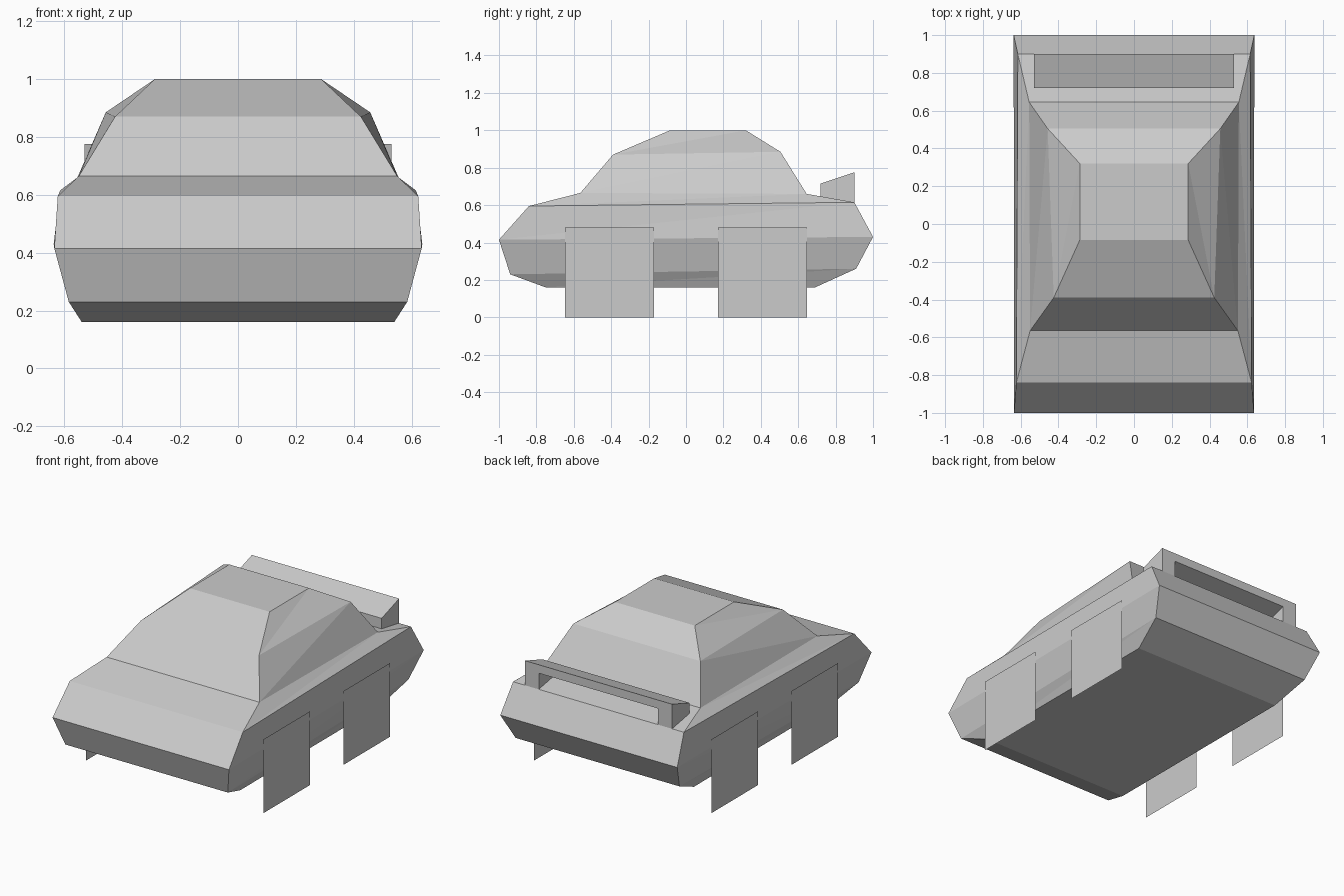
import bpy
import bmesh

if "Cube" in bpy.data.objects:
    bpy.data.objects.remove(bpy.data.objects["Cube"])

paint = bpy.data.materials.new("light grey")
paint.diffuse_color = (0.6, 0.6, 0.6, 1)
paint.use_nodes = True
paint.node_tree.nodes["Principled BSDF"].inputs["Base Color"].default_value = paint.diffuse_color


def make_object(name, bm, fix_normals=True):
    if fix_normals:
        bmesh.ops.recalc_face_normals(bm, faces=bm.faces)
    mesh = bpy.data.meshes.new(name)
    bm.to_mesh(mesh)
    bm.free()
    mesh.materials.append(paint)
    obj = bpy.data.objects.new(name, mesh)
    bpy.context.collection.objects.link(obj)
    return obj


# Car body: stacked four-cornered rings, bottom to roof
# (front y, front z, front half width, rear y, rear z, rear half width)
rings = [
    (-0.75, 0.16, 0.54, 0.69, 0.16, 0.54),
    (-0.94, 0.23, 0.585, 0.91, 0.26, 0.59),
    (-1.00, 0.415, 0.635, 1.00, 0.43, 0.637),
    (-0.84, 0.595, 0.623, 0.90, 0.615, 0.615),
    (-0.565, 0.665, 0.55, 0.645, 0.66, 0.555),
    (-0.39, 0.87, 0.425, 0.505, 0.885, 0.457),
    (-0.085, 1.00, 0.287, 0.32, 1.00, 0.287),
]
bm = bmesh.new()
loops = []
for fy, fz, fw, ry, rz, rw in rings:
    loops.append([bm.verts.new(p) for p in
                  ((-fw, fy, fz), (fw, fy, fz), (rw, ry, rz), (-rw, ry, rz))])
bm.faces.new(loops[0])
bm.faces.new(loops[-1])
for low, up in zip(loops, loops[1:]):
    bm.faces.new((low[0], low[1], up[1], up[0]))    # front band
    bm.faces.new((low[2], low[3], up[3], up[2]))    # rear band
    for f, r in ((1, 2), (0, 3)):                   # twisted sides, split low front to high rear
        bm.faces.new((low[f], low[r], up[r]))
        bm.faces.new((low[f], up[r], up[f]))
make_object("car_body", bm)

# Rear spoiler: arch-shaped outline swept forward and down
bm = bmesh.new()
w, inner = 0.53, 0.43


def arch(y, top, under, foot):
    outline = ((-w, foot), (-w, top), (w, top), (w, foot),
               (inner, foot), (inner, under), (-inner, under), (-inner, foot))
    return [bm.verts.new((x, y, z)) for x, z in outline]


back = arch(0.90, 0.775, 0.72, 0.612)
front = arch(0.72, 0.715, 0.665, 0.64)
bm.faces.new(back)
bm.faces.new(front)
for i in range(8):
    j = (i + 1) % 8
    bm.faces.new((back[i], back[j], front[j], front[i]))
make_object("rear_spoiler", bm)

# Wheels: flat square panels standing just outside the body sides
for side, side_name in ((1, "right"), (-1, "left")):
    for y0, y1, end_name in ((-0.648, -0.17, "front"), (0.17, 0.648, "rear")):
        bm = bmesh.new()
        x = 0.639 * side
        corners = [(x, y0, 0), (x, y1, 0), (x, y1, 0.48), (x, y0, 0.48)]
        if side < 0:
            corners.reverse()
        bm.faces.new([bm.verts.new(c) for c in corners])
        make_object(f"{end_name}_{side_name}_wheel", bm, fix_normals=False)
